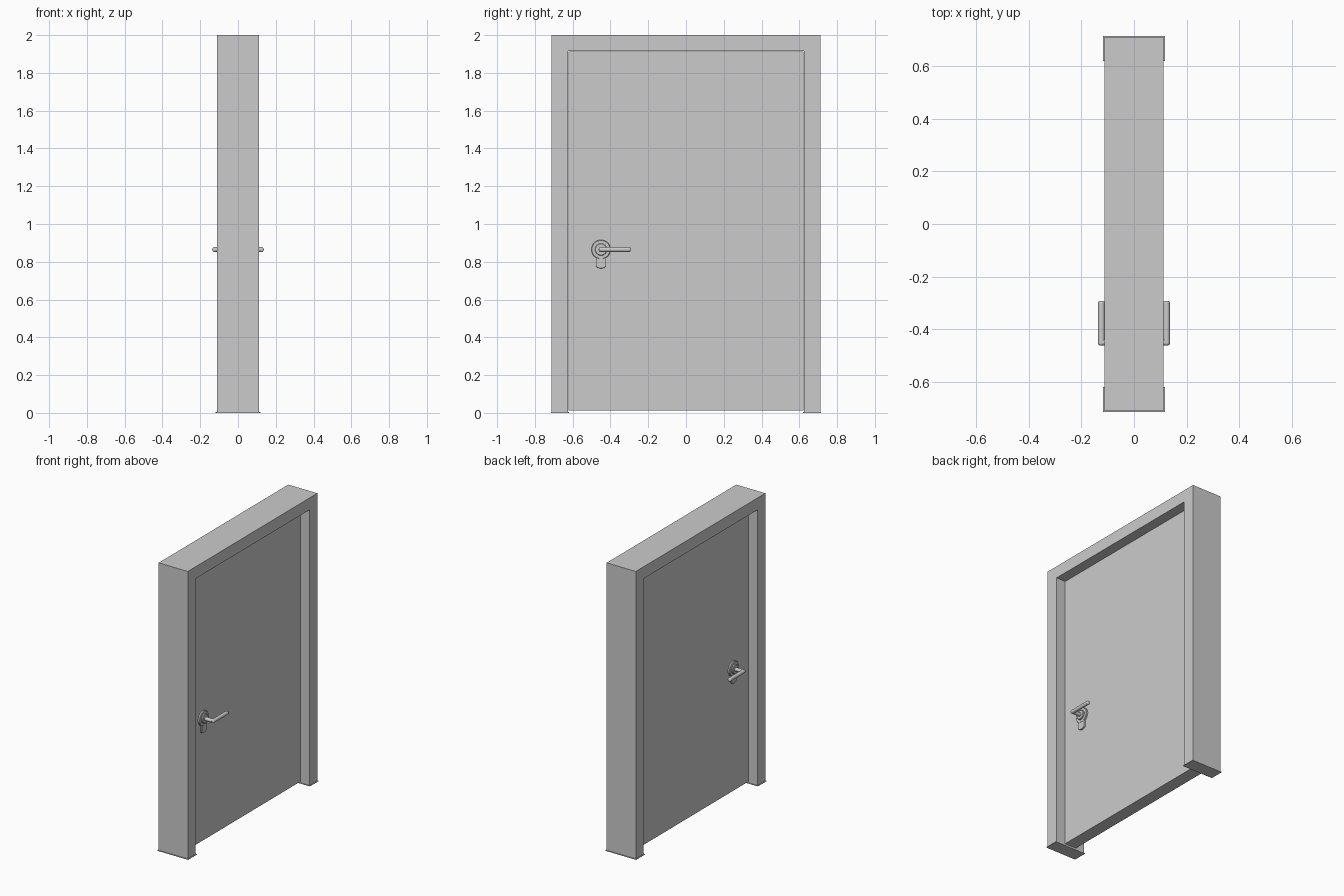
import bpy, bmesh
from math import pi, cos, sin
from mathutils import Matrix, Vector

if "Cube" in bpy.data.objects:
    bpy.data.objects.remove(bpy.data.objects["Cube"])

DOOR_X = 0.044          # half thickness of the door leaf
HY, HZ = -0.45, 0.865   # handle axis


def finish(name, bm, smooth=False, bevel=0.0, segs=3):
    bmesh.ops.recalc_face_normals(bm, faces=bm.faces)
    me = bpy.data.meshes.new(name)
    bm.to_mesh(me)
    bm.free()
    ob = bpy.data.objects.new(name, me)
    bpy.context.collection.objects.link(ob)
    if bevel:
        m = ob.modifiers.new("bevel", 'BEVEL')
        m.width, m.segments, m.limit_method = bevel, segs, 'ANGLE'
    if smooth:
        bpy.context.view_layer.objects.active = ob
        ob.select_set(True)
        bpy.ops.object.shade_smooth_by_angle()
        ob.select_set(False)
    return ob


def prism(name, outline, x0, x1, **kw):
    """Extrude a (y, z) outline along x."""
    bm = bmesh.new()
    f = bm.faces.new([bm.verts.new((x0, y, z)) for y, z in outline])
    ext = bmesh.ops.extrude_face_region(bm, geom=[f])
    bmesh.ops.translate(bm, vec=(x1 - x0, 0, 0),
                        verts=[v for v in ext['geom'] if isinstance(v, bmesh.types.BMVert)])
    return finish(name, bm, **kw)


def box(name, x0, x1, y0, y1, z0, z1):
    return prism(name, [(y0, z0), (y1, z0), (y1, z1), (y0, z1)], x0, x1)


def lathe(name, profile, s, n=32):
    """Revolve (radius, x) points about the handle axis on side s."""
    bm = bmesh.new()
    rings = [[bm.verts.new((s * x, HY + r * cos(2 * pi * i / n), HZ + r * sin(2 * pi * i / n)))
              for i in range(n)] for r, x in profile]
    for a, b in zip(rings, rings[1:]):
        for i in range(n):
            bm.faces.new((a[i], a[(i + 1) % n], b[(i + 1) % n], b[i]))
    bm.faces.new(rings[0])
    bm.faces.new(rings[-1])
    return finish(name, bm, smooth=True)


# Frame: one upside-down U, extruded through the wall thickness
prism("door_frame", [(-0.711, 0), (-0.711, 2), (0.711, 2), (0.711, 0),
                     (0.624, 0), (0.624, 1.917), (-0.624, 1.917), (-0.624, 0)], -0.112, 0.112)

# Thin foot plates under the jambs
for s, side in ((-1, "left"), (1, "right")):
    box(f"foot_plate_{side}", -0.118, 0.118, *sorted((s * 0.62, s * 0.716)), 0, 0.004)

# Door leaf
box("door_leaf", -DOOR_X, DOOR_X, -0.621, 0.621, 0.013, 1.914)

# Handle set on both faces
for s, side in ((1, "front"), (-1, "back")):
    d = DOOR_X
    # Stepped round rosette, collar and neck
    lathe(f"rosette_{side}", [(0.051, d - 0.002), (0.051, d + 0.009), (0.048, d + 0.012),
                              (0.032, d + 0.012), (0.032, d + 0.02), (0.029, d + 0.023),
                              (0.013, d + 0.023), (0.013, 0.122)], s)
    # Lock escutcheon hanging below the rosette
    arc = [(HY + 0.027 * cos(a), 0.779 + 0.014 * sin(a))
           for a in (pi + pi * i / 10 for i in range(11))]
    prism(f"escutcheon_{side}", arc + [(HY + 0.027, HZ - 0.03), (HY - 0.027, HZ - 0.03)],
          s * (d - 0.002), s * (d + 0.011), smooth=True, bevel=0.002, segs=2)
    # Lever bar with rounded ends
    bm = bmesh.new()
    y0, y1 = -0.462, -0.293
    bmesh.ops.create_cone(bm, cap_ends=True, segments=24, radius1=0.013, radius2=0.013,
                          depth=y1 - y0,
                          matrix=Matrix.Translation((s * 0.124, (y0 + y1) / 2, HZ))
                          @ Matrix.Rotation(pi / 2, 4, 'X'))
    finish(f"lever_{side}", bm, smooth=True, bevel=0.008, segs=4)
